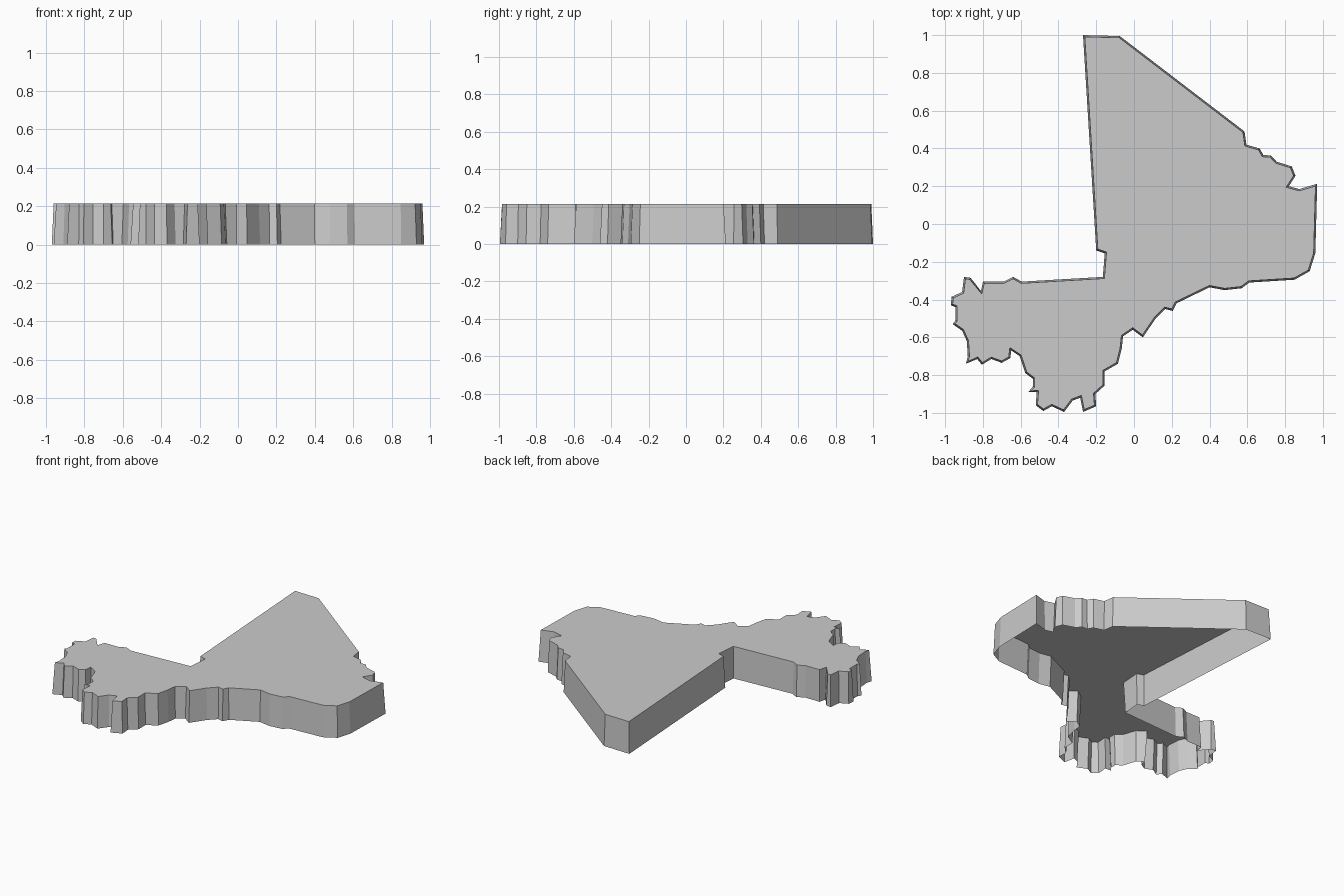
import bpy, bmesh
from mathutils import Vector

if "Cube" in bpy.data.objects:
    bpy.data.objects.remove(bpy.data.objects["Cube"])

HEIGHT = 0.215
INSET = 0.009   # slight draft of the side walls

# Outline, clockwise from the northern tip, one run per side
north_east = [(-.27, 1), (-.075, .995), (.585, .49), (.595, .42), (.665, .40), (.685, .365),
              (.725, .363), (.755, .33), (.835, .305), (.855, .255), (.82, .20), (.875, .185),
              (.97, .213)]
south_east = [(.96, -.155), (.93, -.25), (.85, -.295), (.61, -.31), (.57, -.34), (.48, -.35),
              (.40, -.335), (.225, -.42), (.205, -.46), (.165, -.45), (.115, -.50), (.047, -.60),
              (-.007, -.56), (-.058, -.595), (-.065, -.66), (-.085, -.74), (-.155, -.78),
              (-.155, -.855), (-.205, -.90), (-.20, -.965)]
south = [(-.27, -.995), (-.285, -.92), (-.325, -.935), (-.37, -.995), (-.435, -.965), (-.48, -.99),
         (-.52, -.96), (-.515, -.89), (-.56, -.89), (-.535, -.86), (-.535, -.82), (-.575, -.79),
         (-.605, -.70), (-.65, -.67), (-.655, -.71), (-.70, -.735), (-.755, -.715),
         (-.805, -.745), (-.83, -.715), (-.89, -.74)]
west = [(-.88, -.70), (-.885, -.62), (-.91, -.565), (-.96, -.53), (-.945, -.51), (-.945, -.44),
        (-.97, -.43), (-.965, -.385), (-.91, -.36), (-.90, -.28), (-.865, -.285), (-.81, -.355),
        (-.80, -.305), (-.69, -.305), (-.64, -.28), (-.595, -.305), (-.165, -.28),
        (-.155, -.155), (-.20, -.14)]
outline = [Vector(p) for p in north_east + south_east + south + west]


def inset(points, dist):
    """Move every edge of a clockwise outline inwards by dist."""
    result = []
    for i, p in enumerate(points):
        a = (p - points[i - 1]).normalized()
        b = (points[(i + 1) % len(points)] - p).normalized()
        na, nb = Vector((a.y, -a.x)), Vector((b.y, -b.x))
        result.append(p + (na + nb) * dist / max(1 + na.dot(nb), 0.5))
    return result


# Hollow slab: flat top and draft walls, open underneath
bm = bmesh.new()
low = [bm.verts.new((p.x, p.y, 0)) for p in outline]
high = [bm.verts.new((p.x, p.y, HEIGHT)) for p in inset(outline, INSET)]
bm.faces.new(high[::-1])
for i in range(len(low)):
    bm.faces.new((low[i - 1], high[i - 1], high[i], low[i])).normal_flip()
for f in bm.faces:
    f.normal_update()
bmesh.ops.recalc_face_normals(bm, faces=bm.faces[:])
bm.faces.ensure_lookup_table()
if bm.faces[0].normal.z < 0:
    bmesh.ops.reverse_faces(bm, faces=bm.faces[:])

mesh = bpy.data.meshes.new("map_slab")
bm.to_mesh(mesh)
bm.free()
bpy.context.collection.objects.link(bpy.data.objects.new("map_slab", mesh))
